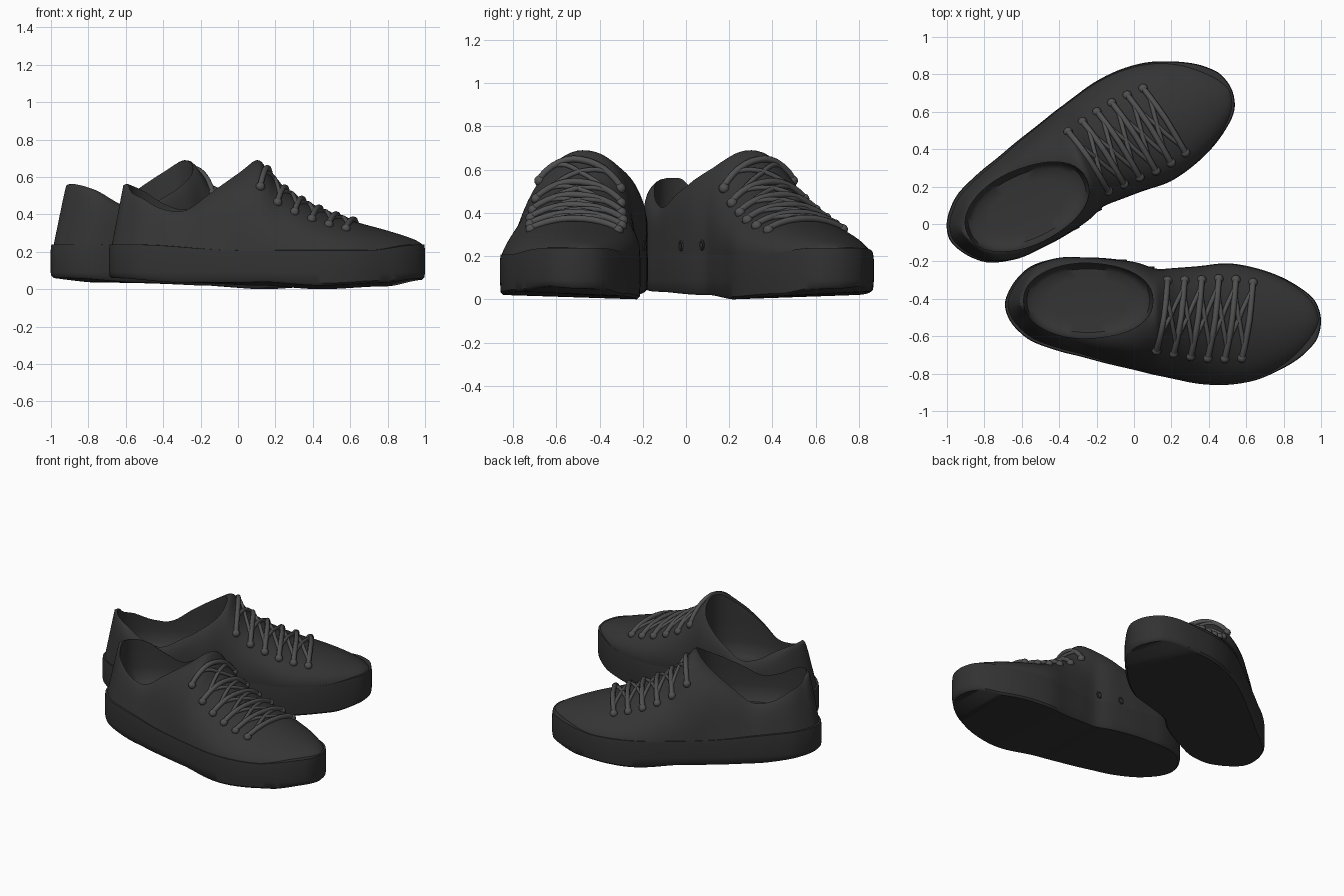
import bpy, bmesh, math
from mathutils import Matrix, Vector

if "Cube" in bpy.data.objects:
    bpy.data.objects.remove(bpy.data.objects["Cube"])

# Stations along one shoe: x, inner side y, outer side y, top z
ST = [(-.69, -.43, -.43, .555), (-.67, -.36, -.505, .562), (-.62, -.285, -.57, .555),
      (-.54, -.22, -.63, .53), (-.4, -.18, -.68, .472), (-.28, -.178, -.71, .455),
      (-.15, -.183, -.745, .53), (0, -.203, -.78, .63), (.1, -.235, -.805, .69),
      (.15, -.24, -.815, .65), (.22, -.235, -.83, .56), (.35, -.225, -.855, .47),
      (.5, -.21, -.86, .40), (.65, -.235, -.835, .355), (.78, -.28, -.78, .32),
      (.88, -.335, -.72, .29), (.95, -.39, -.655, .265), (.985, -.445, -.6, .245),
      (1.0, -.52, -.52, .23)]
GROUND = [(-.7, .06), (-.3, .035), (.1, .02), (.45, 0), (.8, .015), (1.01, .05)]
BASE = .19


def material(name, v):
    m = bpy.data.materials.new(name)
    m.diffuse_color = (v, v, v, 1)
    m.use_nodes = True
    m.node_tree.nodes["Principled BSDF"].inputs["Base Color"].default_value = m.diffuse_color
    return m


DARK, SOLE, LACE = material("dark_cloth", .035), material("dark_rubber", .032), material("lace_grey", .08)


def smooth(a, b, x):
    t = min(1, max(0, (x - a) / (b - a)))
    return t * t * (3 - 2 * t)


def catmull(p, t):
    a, b, c, d = p
    return tuple(.5 * (2*q + (r-o)*t + (2*o-5*q+4*r-s)*t*t + (3*q-o-3*r+s)*t**3)
                 for o, q, r, s in zip(a, b, c, d))


def stations(sub=4):
    flip = lambda s: (s[0], s[2], s[1], s[3])
    pts = [flip(ST[1])] + ST + [flip(ST[-2])]
    out = [catmull(pts[i:i+4], k / sub) for i in range(len(pts) - 3) for k in range(sub)]
    return out + [ST[-1]]


def at(x):
    """Station values at a given x."""
    s = stations()
    for a, b in zip(s, s[1:]):
        if a[0] <= x <= b[0]:
            t = (x - a[0]) / (b[0] - a[0])
            return tuple(p + (q - p) * t for p, q in zip(a, b))
    return s[-1]


def ground(x):
    for (a, za), (b, zb) in zip(GROUND, GROUND[1:]):
        if x <= b:
            return za + (zb - za) * smooth(a, b, x)
    return .05


def upper_point(st, a, lift=0):
    """Point of the upper's surface: a = 0 at the inner base, pi at the outer base."""
    x, ym, yl, top = st
    hw, yc, h = max(0, (ym - yl) / 2 * .985), (ym + yl) / 2, top - BASE
    c, s = math.cos(a), max(0, math.sin(a))
    n = 5 - (2.8 if c > 0 else 3.15) * smooth(-.2, .12, x)
    s1 = s ** (2 / n)
    c1 = math.copysign(abs(c) ** (2 / n), c)
    hw *= 1 - .12 * s1 * (1 - smooth(-.1, .1, x))
    px = .155 + (x - .155) * .992 + .07 * s1 * min(1, max(0, (-.4 - x) / .25))
    y = yc + .04 * s1 * (1 - .6 * smooth(.2, .9, x)) * min(1, hw / .1) + hw * c1
    return Vector((px, y + lift * c * .6, BASE + h * s1 + lift * s))


def select(ob):
    bpy.ops.object.select_all(action='DESELECT')
    ob.select_set(True)
    bpy.context.view_layer.objects.active = ob


def finish(bm, name, mat, angle=40):
    bmesh.ops.remove_doubles(bm, verts=bm.verts, dist=1e-4)
    bmesh.ops.recalc_face_normals(bm, faces=bm.faces)
    me = bpy.data.meshes.new(name)
    bm.to_mesh(me)
    bm.free()
    ob = bpy.data.objects.new(name, me)
    bpy.context.collection.objects.link(ob)
    me.materials.append(mat)
    select(ob)
    bpy.ops.object.shade_smooth_by_angle(angle=math.radians(angle))
    return ob


def loft(name, sections, mat, caps=False):
    bm = bmesh.new()
    rows = [[bm.verts.new(p) for p in s] for s in sections]
    for r, q in zip(rows, rows[1:]):
        for j in range(len(r)):
            k = (j + 1) % len(r)
            bm.faces.new((r[j], r[k], q[k], q[j]))
    if caps:
        bm.faces.new(rows[0])
        bm.faces.new(rows[-1])
    return finish(bm, name, mat)


# Sole: upright band, slightly lower at the ball of the foot, outer edge rolled up
def sole_section(st):
    x, ym, yl, _ = st
    hw, yc, g = (ym - yl) / 2, (ym + yl) / 2, ground(x)
    top = .238 - .03 * smooth(-.55, 0, x) * (1 - smooth(.7, .97, x))
    rings = [(.016, 0), (.004, .012), (0, .09), (0, top - .03), (.004, top), (.03, top + .001)]

    def side(sg):
        up = g + (.02 * smooth(-.3, .2, x) * min(1, hw / .2) if sg < 0 else 0)
        return [(.155 + (x-.155)*(1-i/.845), yc + sg*hw*(1-i/.33), z + (up if k < 2 else 0))
                for k, (i, z) in enumerate(rings)]
    return side(1) + side(-1)[::-1]


sole = loft("right_sole", [sole_section(s) for s in stations()], SOLE)

# Upper, with the foot opening cut out as a bowl
upper = loft("right_upper", [[upper_point(s, math.pi * k / 32) for k in range(33)]
                             for s in stations()], DARK)


def opening(z, f, g):
    pts = []
    for k in range(48):
        a = 2 * math.pi * k / 48
        c, s = math.cos(a), math.sin(a)
        pts.append((-.245 + .345*f*math.copysign(abs(c)**.94, c),
                    -.41 + .2*g*math.copysign(abs(s)**.9, s), z))
    return pts


cutter = loft("opening_cutter", [opening(.245, .6, .6), opening(.25, .85, .85), opening(.275, .95, .97),
                                 opening(.35, 1, 1.03), opening(.5, 1, .99), opening(.9, 1.01, .98)],
              DARK, True)
cutter.hide_render = True
cut = upper.modifiers.new("opening", 'BOOLEAN')
cut.object, cut.operation, cut.solver = cutter, 'DIFFERENCE', 'EXACT'
select(upper)
bpy.ops.object.modifier_apply(modifier=cut.name)
bpy.data.objects.remove(cutter)
bpy.ops.object.shade_smooth_by_angle(angle=math.radians(55))

# Laces: six bars with crossing strands beneath
A0, A1 = math.radians(49), math.radians(132)


def lace_point(row, t, lift):
    x = .12 + .092 * row + .06 * (1 - t)
    return upper_point(at(x), A0 + (A1 - A0) * t, lift)


def laces(name, paths, r):
    cu = bpy.data.curves.new(name, 'CURVE')
    cu.dimensions, cu.bevel_depth, cu.bevel_resolution = '3D', r, 2
    cu.use_fill_caps = True
    for path in paths:
        sp = cu.splines.new('POLY')
        sp.points.add(len(path) - 1)
        for p, co in zip(sp.points, path):
            p.co = (*co, 1)
    ob = bpy.data.objects.new(name, cu)
    bpy.context.collection.objects.link(ob)
    cu.materials.append(LACE)
    return ob


N = 12
bars = [[lace_point(i + .12 * math.sin(math.pi*k/N), k/N, .007 + .004*math.sin(math.pi*k/N))
         for k in range(N+1)] for i in range(6)]
cross = []
for i in range(5):
    for d in (0, 1):
        cross.append([lace_point(i + (k/N if d else 1 - k/N), .17 + .66*k/N, .002 + .003*d)
                      for k in range(N+1)])
bar_ob = laces("right_lace_bars", bars, .016)
cross_ob = laces("right_lace_crossings", cross, .012)

# Eyelet knobs at the lace ends
bm = bmesh.new()
for i in range(6):
    for t in (0, 1):
        bmesh.ops.create_uvsphere(bm, u_segments=12, v_segments=8, radius=.025,
                                  matrix=Matrix.Translation(lace_point(i, t, 0)))
eyelets = finish(bm, "right_eyelets", LACE)

# Two vent rings on the inner side
bm = bmesh.new()
for x in (-.06, .09):
    st = at(x)
    c = min((upper_point(st, k * .004) for k in range(200)), key=lambda p: abs(p.z - .25))
    ring = []
    for i in range(16):
        a = 2 * math.pi * i / 16
        ring.append([bm.verts.new(c + Vector(((.015 + .006*math.cos(b)) * math.cos(a),
                     .006*math.sin(b), (.02 + .006*math.cos(b)) * math.sin(a))))
                     for b in (2 * math.pi * j / 6 for j in range(6))])
    for i in range(16):
        for j in range(6):
            r, q, k = ring[i], ring[(i + 1) % 16], (j + 1) % 6
            bm.faces.new((r[j], r[k], q[k], q[j]))
vents = finish(bm, "right_vents", DARK)

# Left shoe: mirrored and turned copy
M = Matrix.Translation((-.173, -.178, 0)) @ Matrix.Rotation(math.radians(25), 4, 'Z') \
    @ Matrix.Diagonal((1.01, -1.01, 1, 1))
for ob in (sole, upper, bar_ob, cross_ob, eyelets, vents):
    new = ob.copy()
    new.data = ob.data.copy()
    new.name = ob.name.replace("right", "left")
    new.data.transform(M)
    if new.type == 'MESH':
        new.data.flip_normals()
    bpy.context.collection.objects.link(new)
